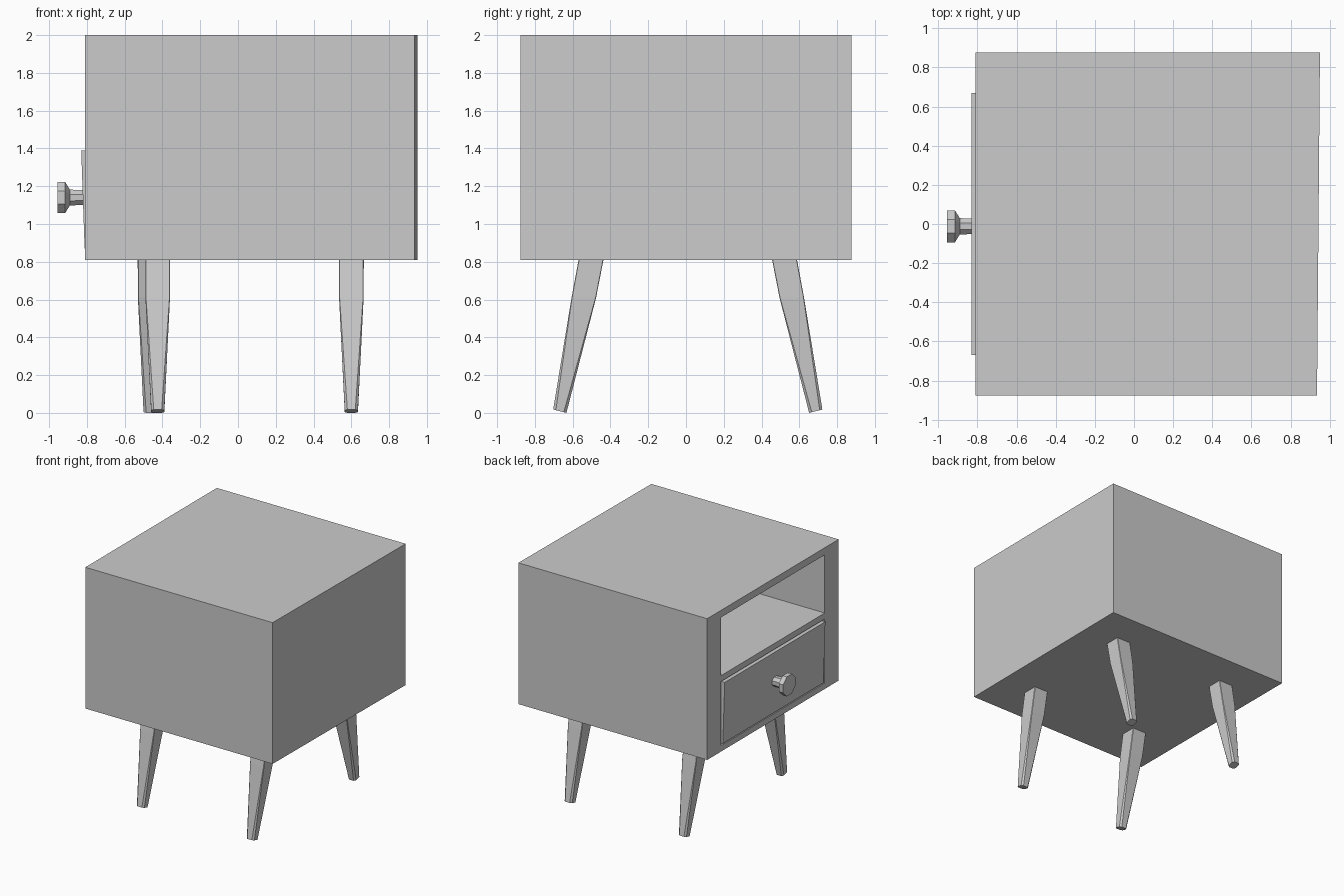
import bpy, bmesh, math
from mathutils import Vector

if "Cube" in bpy.data.objects:
    bpy.data.objects.remove(bpy.data.objects["Cube"])


def make_object(name, bm):
    bmesh.ops.recalc_face_normals(bm, faces=bm.faces)
    mesh = bpy.data.meshes.new(name)
    bm.to_mesh(mesh)
    bm.free()
    ob = bpy.data.objects.new(name, mesh)
    bpy.context.collection.objects.link(ob)
    return ob


def box(name, lo, hi, tweak=None):
    bm = bmesh.new()
    bmesh.ops.create_cube(bm, size=1)
    for v in bm.verts:
        v.co = Vector([lo[i] if v.co[i] < 0 else hi[i] for i in range(3)])
        if tweak:
            tweak(v.co)
    return make_object(name, bm)


def loft(name, rings):
    # Closed skin through rings of equal point count
    bm = bmesh.new()
    loops = [[bm.verts.new(p) for p in ring] for ring in rings]
    n = len(loops[0])
    for a, b in zip(loops, loops[1:]):
        for i in range(n):
            j = (i + 1) % n
            bm.faces.new((a[i], a[j], b[j], b[i]))
    bm.faces.new(loops[0])
    bm.faces.new(loops[-1])
    return make_object(name, bm)


# Cabinet body, back panel very slightly skewed
def skew_back(co):
    if co.x > 0:
        co.x = 0.95 if co.y > 0 else 0.935


body = box("cabinet_body", (-0.81, -0.875, 0.81), (0.95, 0.875, 2.0), skew_back)

# Open compartment and drawer recess
for name, lo, hi in (
    ("compartment_cutter", (-1.0, -0.69, 1.45), (0.85, 0.69, 1.94)),
    ("drawer_cutter", (-1.0, -0.69, 0.86), (-0.74, 0.69, 1.40)),
):
    cutter = box(name, lo, hi)
    cutter.hide_render = True
    mod = body.modifiers.new(name, 'BOOLEAN')
    mod.operation = 'DIFFERENCE'
    mod.solver = 'EXACT'
    mod.object = cutter
    bpy.context.view_layer.objects.active = body
    bpy.ops.object.modifier_apply(modifier=mod.name)
    bpy.data.objects.remove(cutter)


# Drawer front, leaning out a little at the top
def lean(co):
    if co.x < -0.8:
        co.x = -0.83 if co.z > 1.1 else -0.812


box("drawer_front", (-0.83, -0.67, 0.87), (-0.74, 0.67, 1.39), lean)

# Knob turned around the x axis
profile = [(-0.80, 0.038), (-0.89, 0.042), (-0.915, 0.082), (-0.955, 0.082)]
rings = []
for x, r in profile:
    angles = [math.tau * (i + 0.5) / 8 for i in range(8)]
    rr = r / math.cos(math.pi / 8)
    rings.append([(x, -0.012 + rr * math.cos(a), 1.14 + rr * math.sin(a)) for a in angles])
loft("drawer_knob", rings)


# Splayed legs: square at the top, tapering to a chamfered foot
def leg(name, x, side, shift):
    rings = []
    for y, z, h, c, tilt in ((0.51, 0.82, 0.066, 0.003, 0.0),
                             (0.55, 0.61, 0.065, 0.003, 0.0),
                             (0.677, 0.009, 0.035, 0.014, 0.25)):
        k = h - c
        outline = [(h, -k), (h, k), (k, h), (-k, h), (-h, k), (-h, -k), (-k, -h), (k, -h)]
        rings.append([(x + px, side * (y + py) + shift, z + tilt * py) for px, py in outline])
    loft(name, rings)


leg("leg_left_near", -0.425, -1, 0.009)
leg("leg_left_far", -0.465, 1, 0.010)
leg("leg_right_near", 0.60, -1, 0.009)
leg("leg_right_far", 0.60, 1, 0.010)
